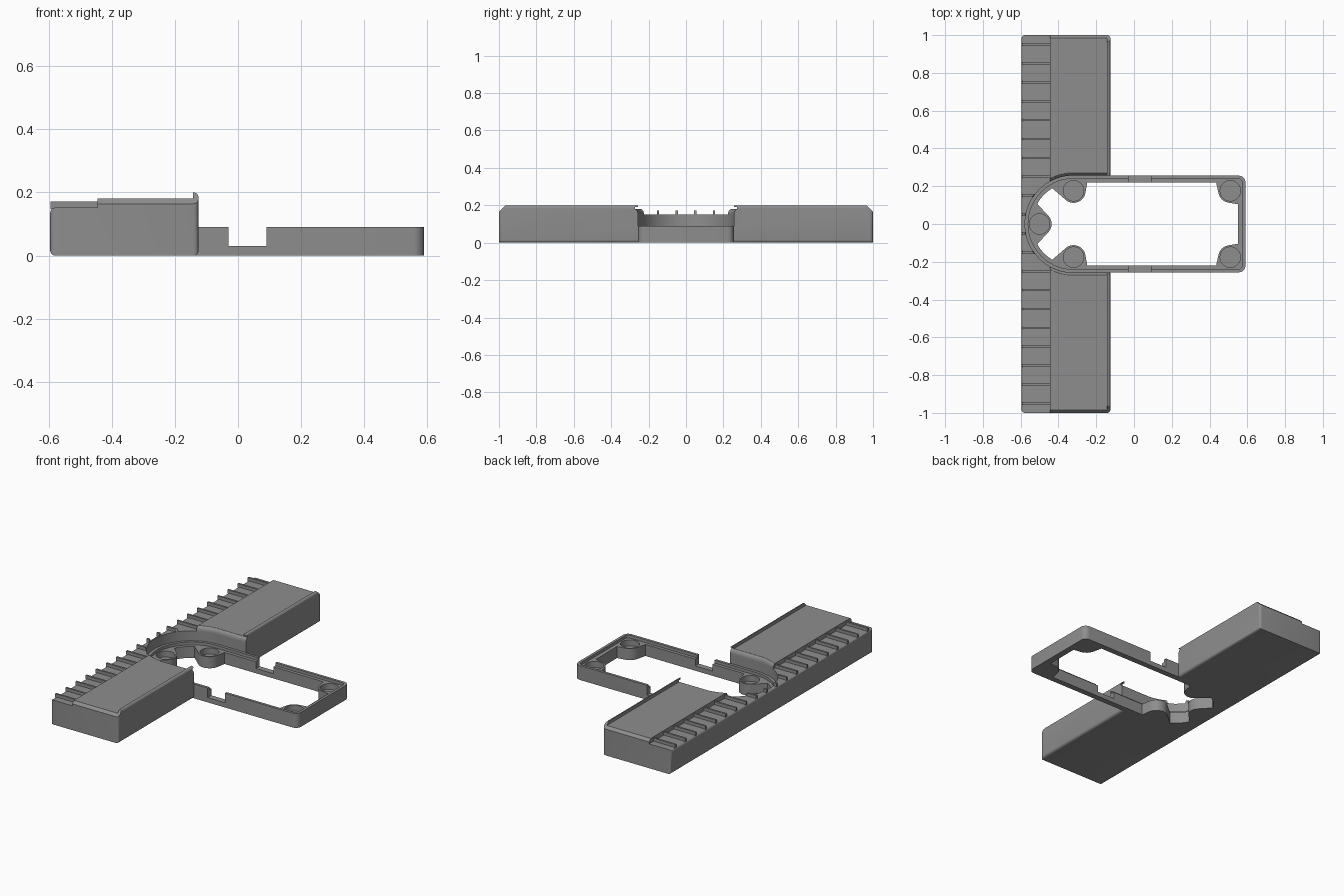
import bpy, bmesh, math
from mathutils import Vector

if "Cube" in bpy.data.objects:
    bpy.data.objects.remove(bpy.data.objects["Cube"])

grey = bpy.data.materials.new("mid_grey")
grey.diffuse_color = (0.27, 0.27, 0.27, 1)
grey.use_nodes = True
grey.node_tree.nodes["Principled BSDF"].inputs["Base Color"].default_value = grey.diffuse_color


def make(name, bm):
    bmesh.ops.recalc_face_normals(bm, faces=bm.faces)
    me = bpy.data.meshes.new(name)
    bm.to_mesh(me)
    bm.free()
    me.materials.append(grey)
    ob = bpy.data.objects.new(name, me)
    bpy.context.collection.objects.link(ob)
    return ob


def loft(name, layers):
    """Closed solid through rings of matching 3D points."""
    bm = bmesh.new()
    rings = [[bm.verts.new(p) for p in ring] for ring in layers]
    n = len(rings[0])
    for a, b in zip(rings, rings[1:]):
        for i in range(n):
            j = (i + 1) % n
            bm.faces.new((a[i], a[j], b[j], b[i]))
    bm.faces.new(rings[0])
    bm.faces.new(rings[-1])
    return make(name, bm)


def prism(name, pts, z0, z1):
    return loft(name, [[(x, y, z) for x, y in pts] for z in (z0, z1)])


def box(name, x0, x1, y0, y1, z0, z1):
    return prism(name, [(x0, y0), (x1, y0), (x1, y1), (x0, y1)], z0, z1)


def arc(cx, cy, r, a0, a1, n):
    return [(cx + r * math.cos(math.radians(a0 + (a1 - a0) * i / n)),
             cy + r * math.sin(math.radians(a0 + (a1 - a0) * i / n)))
            for i in range(n + 1)]


def u_shape(r, right, rc):
    """Half-round left end, straight sides, small rounded right corners."""
    return (arc(-0.32, 0, r, 90, 270, 48)
            + arc(right - rc, -r + rc, rc, -90, 0, 6)
            + arc(right - rc, r - rc, rc, 0, 90, 6))


def boolean(ob, other, op='DIFFERENCE', keep=False):
    m = ob.modifiers.new("bool", 'BOOLEAN')
    m.operation, m.object, m.solver = op, other, 'EXACT'
    bpy.context.view_layer.objects.active = ob
    bpy.ops.object.modifier_apply(modifier=m.name)
    if not keep:
        bpy.data.objects.remove(other)


def hull_pad(name, cx, cy, r, extra):
    """Round boss pad widened towards the wall."""
    bm = bmesh.new()
    for z in (-0.2, 0.3):
        for x, y in arc(cx, cy, r, 0, 360, 32)[:-1] + extra:
            bm.verts.new((x, y, z))
    res = bmesh.ops.convex_hull(bm, input=bm.verts)
    junk = [v for v in res["geom_interior"] if isinstance(v, bmesh.types.BMVert)]
    bmesh.ops.delete(bm, geom=junk, context='VERTS')
    return make(name, bm)


# Long block: stepped cross-section with a lip, run along y
section = [(-0.595, 0), (-0.125, 0), (-0.125, 0.2), (-0.142, 0.2),
           (-0.142, 0.18), (-0.445, 0.18), (-0.445, 0.152), (-0.595, 0.152)]
body = loft("body", [[(x, y, z) for x, z in section] for y in (-1, 1)])
bm = bmesh.new()
bm.from_mesh(body.data)
corners = [e for e in bm.edges
           if all(abs(v.co.y) > 0.99 for v in e.verts)
           and abs(e.verts[0].co.x - e.verts[1].co.x) < 1e-4
           and (e.verts[0].co.x < -0.59 or e.verts[0].co.x > -0.13)]
bmesh.ops.bevel(bm, geom=corners, offset=0.016, segments=4, profile=0.5,
                affect='EDGES')
bm.to_mesh(body.data)
bm.free()

# Sloped top edges at both ends
for s in (-1, 1):
    tri = [(0.957, 0.207), (1.05, 0.207), (1.05, 0.114)]
    boolean(body, loft("end_slope", [[(x, s * y, z) for y, z in tri]
                                     for x in (-0.8, 0.1)]))

# Pocket above the tray, with a rounded upper rim
steps = [(0.257, 0.09), (0.257, 0.155), (0.259, 0.166), (0.264, 0.175),
         (0.272, 0.1805), (0.272, 0.19)]
pocket = loft("pocket", [[(x, y, z) for x, y in u_shape(r, 0.9, 0.03)]
                         for r, z in steps])
boolean(body, pocket, keep=True)
boolean(body, prism("lip_gap", u_shape(0.257, 0.9, 0.03), 0.15, 0.3))

# Thin ribs along the rear step
bm = bmesh.new()
for i in range(20):
    y = -0.95 + 0.1 * i
    geom = bmesh.ops.create_cube(bm, size=1)["verts"]
    for v in geom:
        v.co = Vector((-0.5195 + v.co.x * 0.149, y + v.co.y * 0.012,
                       0.159 + v.co.z * 0.024))
ribs = make("ribs", bm)
boolean(ribs, pocket)

# Tray: rounded frame with a stepped rim
boolean(body, prism("tray", u_shape(0.256, 0.59, 0.035), 0, 0.09), 'UNION')
boolean(body, prism("ledge", u_shape(0.24, 0.574, 0.025), 0.072, 0.15))

# Tray opening, leaving pads for the round bosses
bosses = [(-0.5, 0)] + [(x, s * 0.176) for x in (-0.32, 0.51) for s in (-1, 1)]
opening = prism("opening", u_shape(0.22, 0.55, 0.012), -0.1, 0.2)
for cx, cy in bosses:
    s = math.copysign(1, cy)
    if cx < -0.4:
        extra = [(-0.53, 0.125), (-0.53, -0.125)]
    elif cx < 0:
        extra = [(-0.445, s * 0.2), (-0.38, s * 0.28), (-0.245, s * 0.235)]
    else:
        extra = [(0.43, s * 0.24), (0.58, s * 0.24), (0.58, s * 0.1)]
    boolean(opening, hull_pad("pad", cx, cy, 0.064, extra))
boolean(body, opening)

# Round recesses in the bosses
for cx, cy in bosses:
    boolean(body, prism("recess", arc(cx, cy, 0.054, 0, 360, 40)[:-1], 0.035, 0.15))

# Notches through both side walls
for s in (-1, 1):
    y0, y1 = sorted((s * 0.2, s * 0.3))
    boolean(body, box("notch", -0.03, 0.09, y0, y1, 0.03, 0.15))

# Smooth the curved walls, keep edges crisp
for ob in (body, ribs):
    bpy.ops.object.select_all(action='DESELECT')
    ob.select_set(True)
    bpy.context.view_layer.objects.active = ob
    bpy.ops.object.shade_smooth_by_angle(angle=math.radians(30))
